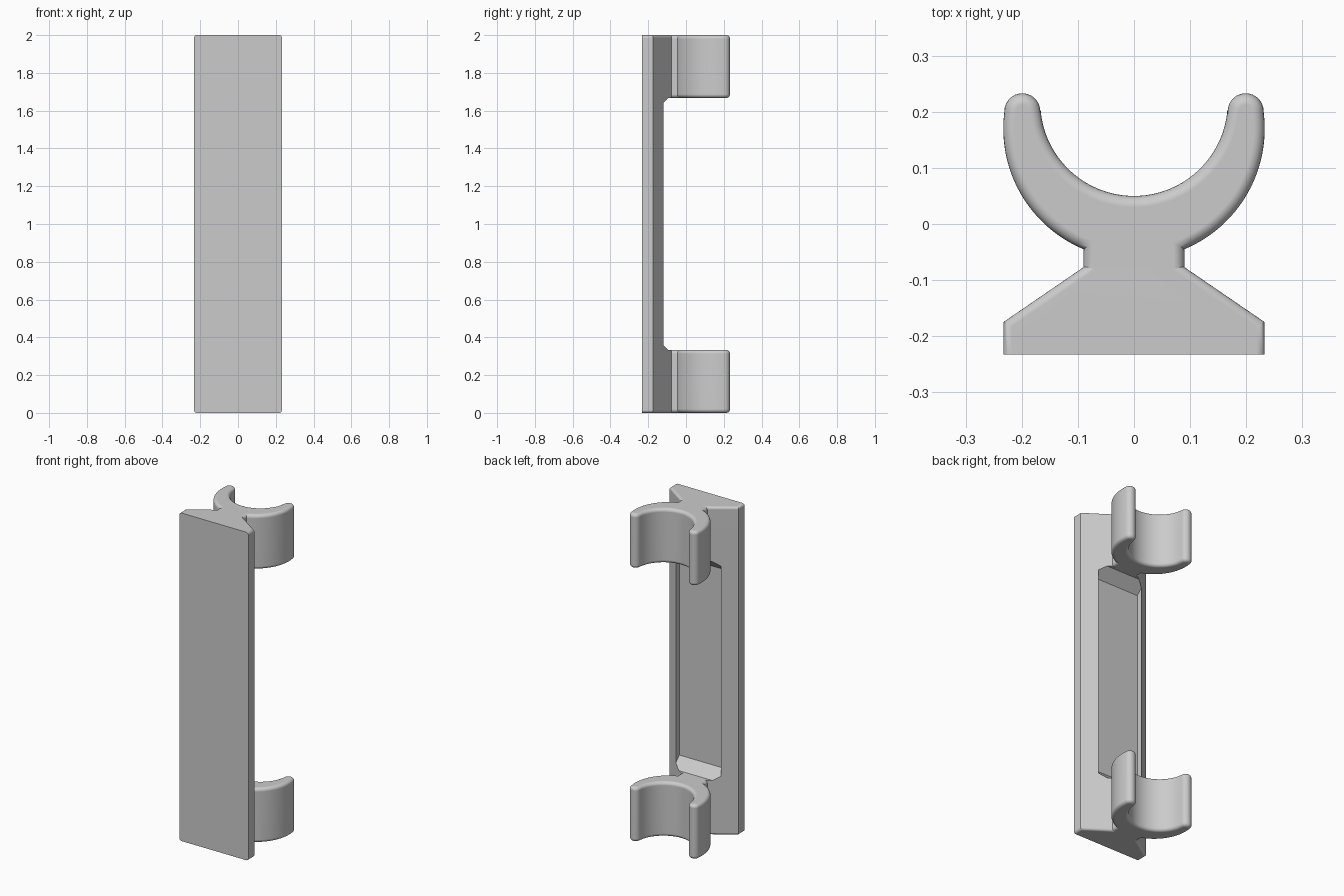
import bpy, bmesh, math

if "Cube" in bpy.data.objects:
    bpy.data.objects.remove(bpy.data.objects["Cube"], do_unlink=True)

grey = bpy.data.materials.new("plain grey")
grey.use_nodes = True
COLOUR = (0.6, 0.6, 0.6, 1)
grey.diffuse_color = COLOUR
grey.node_tree.nodes["Principled BSDF"].inputs["Base Color"].default_value = COLOUR

HEIGHT, CLIP_H = 2.0, 0.333
FRONT, SHOULDER, NECK_Y = -0.233, -0.175, -0.077
HALF_W, NECK_W = 0.233, 0.09
RIM, FLOOR = -0.12, -0.154


def loft(name, rings, sharp_lines, rounding):
    """Skin equal-length rings of points, cap both ends and round their rims."""
    bm = bmesh.new()
    rows = [[bm.verts.new(p) for p in ring] for ring in rings]
    n = len(rows[0])
    for low, high in zip(rows, rows[1:]):
        for i in range(n):
            j = (i + 1) % n
            bm.faces.new((low[i], low[j], high[j], high[i]))
    bm.faces.new(rows[0][::-1])
    bm.faces.new(rows[-1])
    bmesh.ops.remove_doubles(bm, verts=bm.verts, dist=1e-5)
    bmesh.ops.recalc_face_normals(bm, faces=bm.faces)

    def along(edge, axis, value):
        return all(abs(v.co[axis] - value) < 1e-4 for v in edge.verts)

    rims = [e for e in bm.edges
            if any(along(e, 2, ring[0][2]) for ring in (rings[0], rings[-1]))
            and not any(along(e, 1, y) for y in sharp_lines)]
    bmesh.ops.bevel(bm, geom=rims, offset=rounding, offset_type='OFFSET', segments=5,
                    profile=0.5, affect='EDGES', clamp_overlap=False)
    mesh = bpy.data.meshes.new(name)
    bm.to_mesh(mesh)
    bm.free()
    mesh.materials.append(grey)
    ob = bpy.data.objects.new(name, mesh)
    bpy.context.collection.objects.link(ob)
    bpy.ops.object.select_all(action='DESELECT')
    ob.select_set(True)
    bpy.context.view_layer.objects.active = ob
    bpy.ops.object.shade_smooth_by_angle(angle=math.radians(30))
    ob.modifiers.new("even shading", 'WEIGHTED_NORMAL').keep_sharp = True


def mirrored(half):
    return half + [(-x, y) for x, y in reversed(half)]


# Mounting bar: sloped sides, with a chamfered pocket sunk between the clips
def bar_ring(z, back, floor):
    t = (back - SHOULDER) / (NECK_Y - SHOULDER)
    width = HALF_W + (NECK_W - HALF_W) * t
    half = [(HALF_W, FRONT), (HALF_W, SHOULDER), (width, back), (width, floor)]
    return [(x, y, z) for x, y in mirrored(half)]


STEP = -0.093
lower = [(0, NECK_Y, NECK_Y), (CLIP_H, NECK_Y, NECK_Y), (CLIP_H, STEP, STEP),
         (CLIP_H + STEP - RIM, RIM, RIM), (CLIP_H + STEP - FLOOR, RIM, FLOOR)]
upper = [(HEIGHT - z, back, floor) for z, back, floor in reversed(lower)]
loft("mounting_bar", [bar_ring(*row) for row in lower + upper], (FRONT, NECK_Y), 0.015)


# Clips: short neck and a crescent cradle with round tips
def arc(cx, cy, r, start, end, steps):
    angles = [math.radians(start + (end - start) * i / steps) for i in range(steps + 1)]
    return [(cx + r * math.cos(a), cy + r * math.sin(a)) for a in angles]


clip_half = [(NECK_W, -0.1)]
clip_half += arc(0, 0.17, 0.233, -67.3, 7, 24)
clip_half += arc(0.199, 0.201, 0.032, 12, 176, 12)
clip_half += arc(0, 0.217, 0.167, -4, -90, 24)

for name, z in (("lower_clip", 0), ("upper_clip", HEIGHT - CLIP_H)):
    outline = mirrored(clip_half)
    loft(name, [[(x, y, h) for x, y in outline] for h in (z, z + CLIP_H)], (-0.1,), 0.02)
